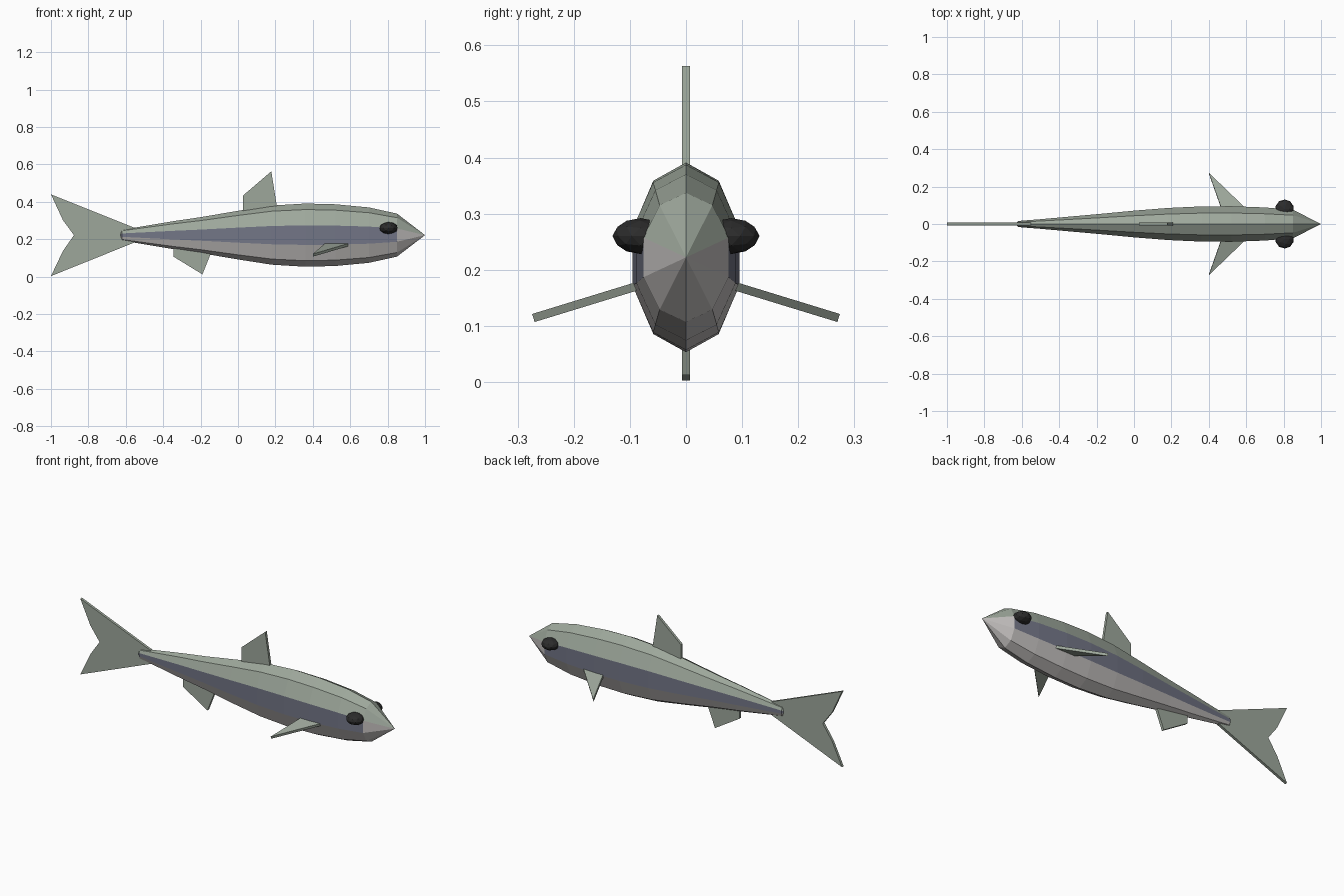
import bpy, bmesh, math
from mathutils import Vector

cube = bpy.data.objects.get("Cube")
if cube:
    bpy.data.objects.remove(cube, do_unlink=True)

MID = 0.222      # height of the body axis
THICK = 0.015    # fin thickness
SIDES = 10


def material(name, rgb):
    mat = bpy.data.materials.new(name)
    mat.use_nodes = True
    mat.diffuse_color = (*rgb, 1)
    bsdf = next(n for n in mat.node_tree.nodes if n.type == "BSDF_PRINCIPLED")
    bsdf.inputs["Base Color"].default_value = (*rgb, 1)
    bsdf.inputs["Roughness"].default_value = 0.8
    return mat


green = material("grey green", (0.34, 0.39, 0.33))
blue = material("slate blue", (0.17, 0.18, 0.24))
pale = material("pale belly", (0.55, 0.53, 0.52))
black = material("eye black", (0.025, 0.025, 0.025))


def finish(name, bm, mats):
    bmesh.ops.recalc_face_normals(bm, faces=bm.faces)
    mesh = bpy.data.meshes.new(name)
    bm.to_mesh(mesh)
    bm.free()
    for mat in mats:
        mesh.materials.append(mat)
    obj = bpy.data.objects.new(name, mesh)
    bpy.context.collection.objects.link(obj)
    return obj


def plate(name, points):
    """Flat fin of even thickness, centred on the given outline."""
    bm = bmesh.new()
    face = bm.faces.new([bm.verts.new(p) for p in points])
    face.normal_update()
    shift = face.normal * THICK
    bmesh.ops.translate(bm, verts=bm.verts, vec=-shift / 2)
    out = bmesh.ops.extrude_face_region(bm, geom=[face], use_keep_orig=True)
    moved = [v for v in out["geom"] if isinstance(v, bmesh.types.BMVert)]
    bmesh.ops.translate(bm, verts=moved, vec=shift)
    return finish(name, bm, [green])


# Body: ten-sided rings (x, half width, half height) closed to a point at each end
stations = [(-0.62, 0.017, 0.029), (-0.5, 0.027, 0.049), (-0.35, 0.041, 0.074),
            (-0.2, 0.055, 0.096), (0, 0.075, 0.130), (0.18, 0.090, 0.158),
            (0.36, 0.099, 0.169), (0.52, 0.100, 0.165), (0.7, 0.093, 0.148),
            (0.85, 0.080, 0.115)]
bm = bmesh.new()
rings = []
for x, w, h in stations:
    angles = [math.tau * i / SIDES for i in range(SIDES)]
    rings.append([bm.verts.new((x, w * math.sin(a), MID + h * math.cos(a))) for a in angles])
tail_tip = bm.verts.new((-0.635, 0, MID))
nose_tip = bm.verts.new((1, 0, MID))
for i in range(SIDES):
    j = (i + 1) % SIDES
    # Back is green, flanks blue, belly and snout sides pale
    side = 0 if i in (0, 1, 8, 9) else 1 if i in (2, 7) else 2
    for a, b in zip(rings, rings[1:]):
        bm.faces.new((a[i], a[j], b[j], b[i])).material_index = side
    bm.faces.new((tail_tip, rings[0][j], rings[0][i])).material_index = side
    bm.faces.new((nose_tip, rings[-1][i], rings[-1][j])).material_index = 2 if side else 0
finish("body", bm, [green, blue, pale])

# Upright fins along the middle, as x and z outlines
fins = {
    "tail_fin": [(-0.55, 0.26), (-1, 0.44), (-0.936, 0.302), (-0.877, MID),
                 (-0.936, 0.137), (-1, 0.003), (-0.55, 0.184)],
    "dorsal_fin": [(0.027, 0.32), (0.027, 0.434), (0.178, 0.563), (0.212, 0.35)],
    "anal_fin": [(-0.345, 0.18), (-0.345, 0.107), (-0.19, 0.012), (-0.135, 0.15)],
}
for name, outline in fins.items():
    plate(name, [(x, 0, z) for x, z in outline])

# Paired side fins and eyes
for label, s in (("front", -1), ("back", 1)):
    plate(label + "_pectoral_fin",
          [(0.62, s * 0.06, 0.179), (0.4, s * 0.272, 0.114), (0.475, s * 0.06, 0.179)])
    bm = bmesh.new()
    bmesh.ops.create_icosphere(bm, subdivisions=2, radius=1)
    bmesh.ops.scale(bm, verts=bm.verts, vec=(0.05, 0.05, 0.032))
    eye = finish(label + "_eye", bm, [black])
    eye.location = Vector((0.805, s * 0.081, 0.26))
